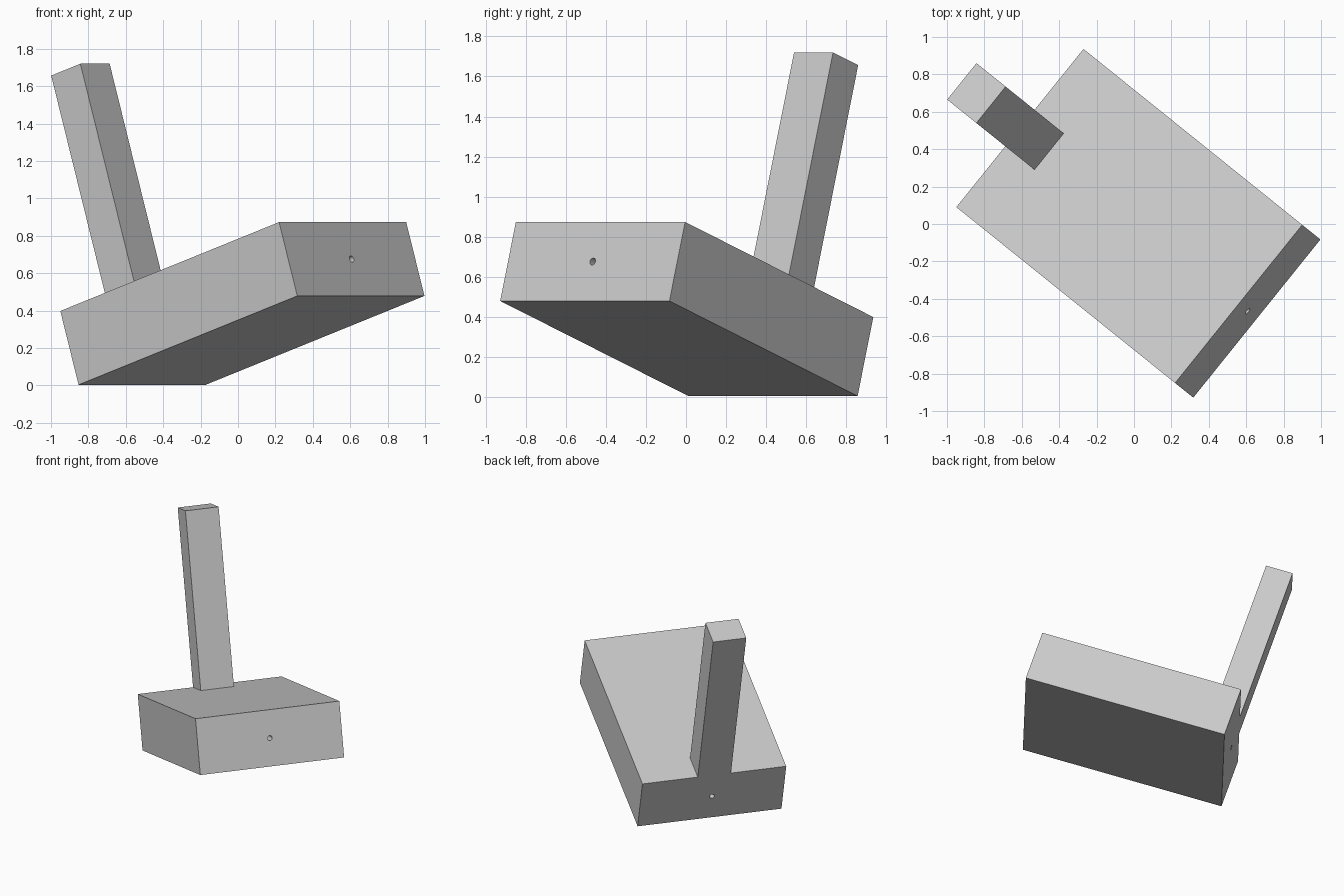
import bpy, bmesh
from math import radians
from mathutils import Matrix, Vector

default = bpy.data.objects.get("Cube")
if default:
    bpy.data.objects.remove(default, do_unlink=True)

# One plain grey
grey = bpy.data.materials.new("light_grey")
grey.use_nodes = True
colour = (0.6, 0.6, 0.6, 1)
grey.diffuse_color = colour
grey.node_tree.nodes["Principled BSDF"].inputs["Base Color"].default_value = colour

# Shared tilted frame: x along the block, y across, z up from its top face;
# the origin is the middle of the block's rear top edge
LENGTH, WIDTH, HEIGHT = 1.574, 1.085, 0.414
POST_DEPTH, POST_WIDTH, POST_HEIGHT = 0.21, 0.25, 1.32
frame = (Matrix.Translation((-0.61, 0.513, 0.398))
         @ Matrix.Rotation(radians(-38.8), 4, "Z")
         @ Matrix.Rotation(radians(-17.57), 4, "Y"))


def add_object(name, bm):
    mesh = bpy.data.meshes.new(name)
    bm.to_mesh(mesh)
    bm.free()
    mesh.materials.append(grey)
    obj = bpy.data.objects.new(name, mesh)
    obj.matrix_world = frame
    bpy.context.collection.objects.link(obj)
    return obj


def box(name, size, centre):
    bm = bmesh.new()
    bmesh.ops.create_cube(bm, size=1)
    bmesh.ops.scale(bm, vec=size, verts=bm.verts)
    bmesh.ops.translate(bm, vec=Vector(centre), verts=bm.verts)
    return add_object(name, bm)


# Block and the post standing flush with its rear end
block = box("block", (LENGTH, WIDTH, HEIGHT), (LENGTH / 2, 0, -HEIGHT / 2))
box("post", (POST_DEPTH, POST_WIDTH, POST_HEIGHT), (POST_DEPTH / 2, 0, POST_HEIGHT / 2))

# Narrow bore running lengthwise through the block
bm = bmesh.new()
bmesh.ops.create_cone(bm, cap_ends=True, segments=24, radius1=0.018, radius2=0.018,
                      depth=LENGTH + 0.2,
                      matrix=Matrix.Translation((LENGTH / 2, 0, -HEIGHT / 2))
                      @ Matrix.Rotation(radians(90), 4, "Y"))
cutter = add_object("bore_cutter", bm)
cutter.hide_render = True
cutter.hide_viewport = True
bore = block.modifiers.new("bore", "BOOLEAN")
bore.operation = "DIFFERENCE"
bore.solver = "EXACT"
bore.object = cutter
